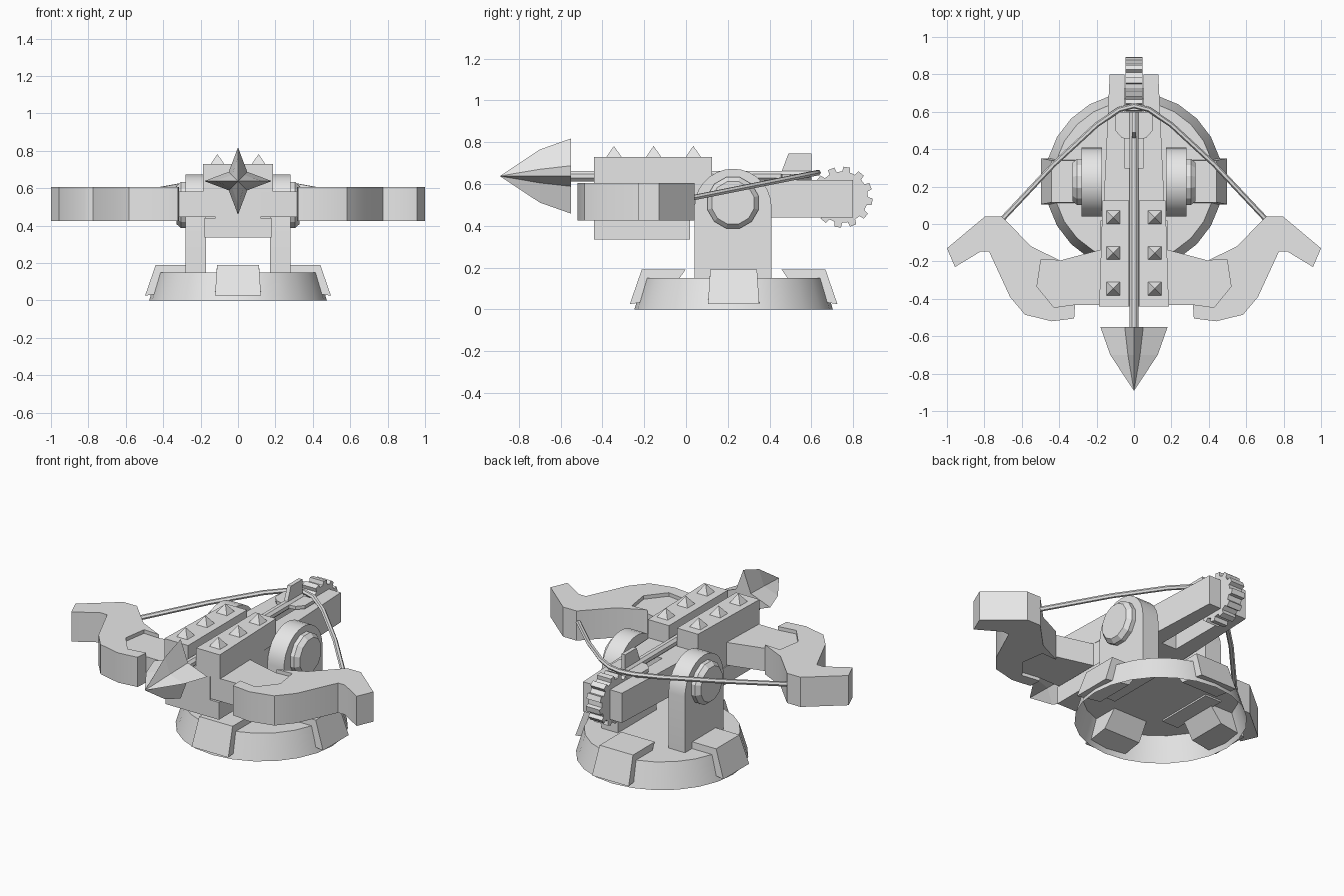
import bpy, bmesh, math
from mathutils import Vector

cube = bpy.data.objects.get("Cube")
if cube:
    bpy.data.objects.remove(cube, do_unlink=True)

stone = bpy.data.materials.new("light_grey")
stone.use_nodes = True
GREY = (0.8, 0.8, 0.8, 1)
stone.diffuse_color = GREY
stone.node_tree.nodes["Principled BSDF"].inputs["Base Color"].default_value = GREY


def finish(name, bm, mirror=False, smooth=0):
    """Turn a bmesh into a coloured object, optionally mirrored across x."""
    bmesh.ops.recalc_face_normals(bm, faces=bm.faces)
    me = bpy.data.meshes.new(name)
    bm.to_mesh(me)
    bm.free()
    me.materials.append(stone)
    if smooth:
        me.shade_smooth()
        me.set_sharp_from_angle(angle=math.radians(smooth))
    ob = bpy.data.objects.new(name, me)
    bpy.context.collection.objects.link(ob)
    if mirror:
        mod = ob.modifiers.new("mirror", "MIRROR")
        mod.use_mirror_merge = False
    return ob


def loft(name, rings, mirror=False, smooth=0):
    """Skin equal-length rings of points and cap both ends."""
    bm = bmesh.new()
    rows = [[bm.verts.new(p) for p in ring] for ring in rings]
    n = len(rows[0])
    for a, b in zip(rows, rows[1:]):
        for i in range(n):
            j = (i + 1) % n
            bm.faces.new((a[i], a[j], b[j], b[i]))
    bm.faces.new(rows[0])
    bm.faces.new(rows[-1])
    return finish(name, bm, mirror, smooth)


def prism(name, pts, axis, lo, hi, mirror=False, smooth=0):
    """Extrude a 2D outline along x, y or z."""
    place = {"x": lambda p, h: (h, p[0], p[1]),
             "y": lambda p, h: (p[0], h, p[1]),
             "z": lambda p, h: (p[0], p[1], h)}[axis]
    return loft(name, [[place(p, h) for p in pts] for h in (lo, hi)], mirror, smooth)


def rect(a, b, c, d):
    return [(a, c), (b, c), (b, d), (a, d)]


def circle(r, n, cx=0, cy=0, start=0):
    return [(cx + r * math.cos(start + math.tau * i / n),
             cy + r * math.sin(start + math.tau * i / n)) for i in range(n)]


CY = 0.228      # turntable centre

# Hollow turntable base, open underneath
bm = bmesh.new()
low = [bm.verts.new((x, y, 0)) for x, y in circle(0.475, 24, 0, CY)]
top = [bm.verts.new((x, y, 0.15)) for x, y in circle(0.43, 24, 0, CY)]
for i in range(24):
    j = (i + 1) % 24
    bm.faces.new((low[i], low[j], top[j], top[i]))
bm.faces.new(top)
finish("turntable_base", bm, smooth=30)

# Four clamp blocks around the base: (radius, height, half width)
clamp = [(0.497, 0.025, 0.123), (0.44, 0.19, 0.112),
         (0.23, 0.19, 0.112), (0.33, 0.05, 0.123)]
for k, label in enumerate(("left", "back", "right", "front")):
    c, s = round(math.cos(k * math.pi / 2)), round(math.sin(k * math.pi / 2))
    loft("base_clamp_" + label,
         [[(r * c - side * w * s, CY + r * s + side * w * c, z) for r, z, w in clamp]
          for side in (-1, 1)])

# Arched yoke legs and bevelled pivot hubs
arch = [(0.225 + 0.185 * math.cos(math.pi * i / 14),
         0.488 + 0.185 * math.sin(math.pi * i / 14)) for i in range(15)]
prism("yoke_leg", [(0.04, 0.14)] + [(0.41, 0.14)] + arch, "x", 0.17, 0.28, True, 30)
hub = [(0.27, 0.127), (0.305, 0.127), (0.33, 0.105)]
loft("pivot_hub", [[(x, y, z) for y, z in circle(r, 12, 0.225, 0.51, math.pi / 12)]
                   for x, r in hub], True)

# Stock: solid front and forked tapering tail
stock = [(0.12, -0.44), (0.12, -0.137), (0.175, -0.137), (0.153, 0.3),
         (-0.153, 0.3), (-0.175, -0.137), (-0.12, -0.137), (-0.12, -0.44)]
prism("stock_body", stock, "z", 0.44, 0.62)
prism("stock_fork", [(0.05, 0.3), (0.153, 0.3), (0.13, 0.8), (0.05, 0.8)],
      "z", 0.44, 0.62, True)
prism("stock_underblock", rect(-0.18, 0.18, -0.44, 0.02), "z", 0.335, 0.44)

# Twin top rails with pyramid studs
prism("top_rail", [(0.027, -0.44), (0.186, -0.44), (0.168, 0.125), (0.027, 0.125)],
      "z", 0.583, 0.73, True)
for i, y in enumerate((0.035, -0.155, -0.345)):
    bm = bmesh.new()
    base = [bm.verts.new((px, py, 0.73)) for px, py in rect(0.074, 0.146, y - 0.036, y + 0.036)]
    tip = bm.verts.new((0.11, y, 0.782))
    for a in range(4):
        bm.faces.new((base[a], base[(a + 1) % 4], tip))
    bm.faces.new(base)
    finish(f"rail_stud_{i + 1}", bm, True)

# Bow: recessed inner arms and thick outer limbs
prism("bow_inner_arm",
      [(0.11, -0.435), (0.32, -0.432), (0.428, -0.446), (0.519, -0.334),
       (0.497, -0.19), (0.395, -0.195), (0.177, -0.137), (0.11, -0.137)],
      "z", 0.445, 0.583, True)
prism("bow_limb",
      [(1.0, -0.13), (0.957, -0.23), (0.82, -0.147), (0.775, -0.147),
       (0.663, -0.39), (0.583, -0.485), (0.44, -0.52), (0.32, -0.505),
       (0.315, -0.43), (0.428, -0.446), (0.519, -0.334), (0.497, -0.19),
       (0.395, -0.195), (0.55, -0.12), (0.706, 0.04), (0.797, 0.04)],
      "z", 0.425, 0.605, True, 35)

# Bowstring swept through a few points
half = [(0.705, 0.025), (0.43, 0.318), (0.2, 0.53), (0.08, 0.612)]
path = [(-x, y) for x, y in half] + [(0, 0.632)] + [(x, y) for x, y in half[::-1]]
path = [Vector((x, y, 0.535 + 0.2 * (y - 0.036))) for x, y in path]
rings = []
for i, p in enumerate(path):
    d = (path[min(i + 1, len(path) - 1)] - path[max(i - 1, 0)]).normalized()
    side = d.cross(Vector((0, 0, 1))).normalized()
    up = side.cross(d)
    rings.append([p + side * a + up * b for a, b in circle(0.014, 6)])
loft("bowstring", rings, smooth=40)

# Bolt: shaft, star-section head and fins
AZ = 0.638
prism("bolt_shaft", circle(0.027, 8, 0, AZ, math.pi / 8), "y", -0.56, 0.6)


def star(y, outer, inner):
    return [((outer, inner)[i % 2] * math.cos(i * math.pi / 4), y,
             AZ + (outer, inner)[i % 2] * math.sin(i * math.pi / 4)) for i in range(8)]


loft("bolt_head", [star(-0.55, 0.18, 0.07), star(-0.70, 0.127, 0.046),
                   star(-0.89, 0.001, 0.0007)])
prism("bolt_fin_vertical", [(0.45, AZ), (0.49, 0.745), (0.6, 0.745), (0.6, AZ)],
      "x", -0.012, 0.012)
prism("bolt_fin_side", [(0, 0.45), (0.065, 0.46), (0.1, 0.5), (0.1, 0.6), (0, 0.6)],
      "z", AZ - 0.01, AZ + 0.01, True)

# Toothed winding wheel in the fork
TEETH = 12
wheel = []
for i in range(TEETH):
    for f, r in ((0.0, 0.123), (0.42, 0.123), (0.5, 0.146), (0.92, 0.146)):
        a = math.tau * (i + f) / TEETH
        wheel.append((0.748 + r * math.cos(a), 0.537 + r * math.sin(a)))
prism("winding_wheel", wheel, "x", -0.046, 0.046)
